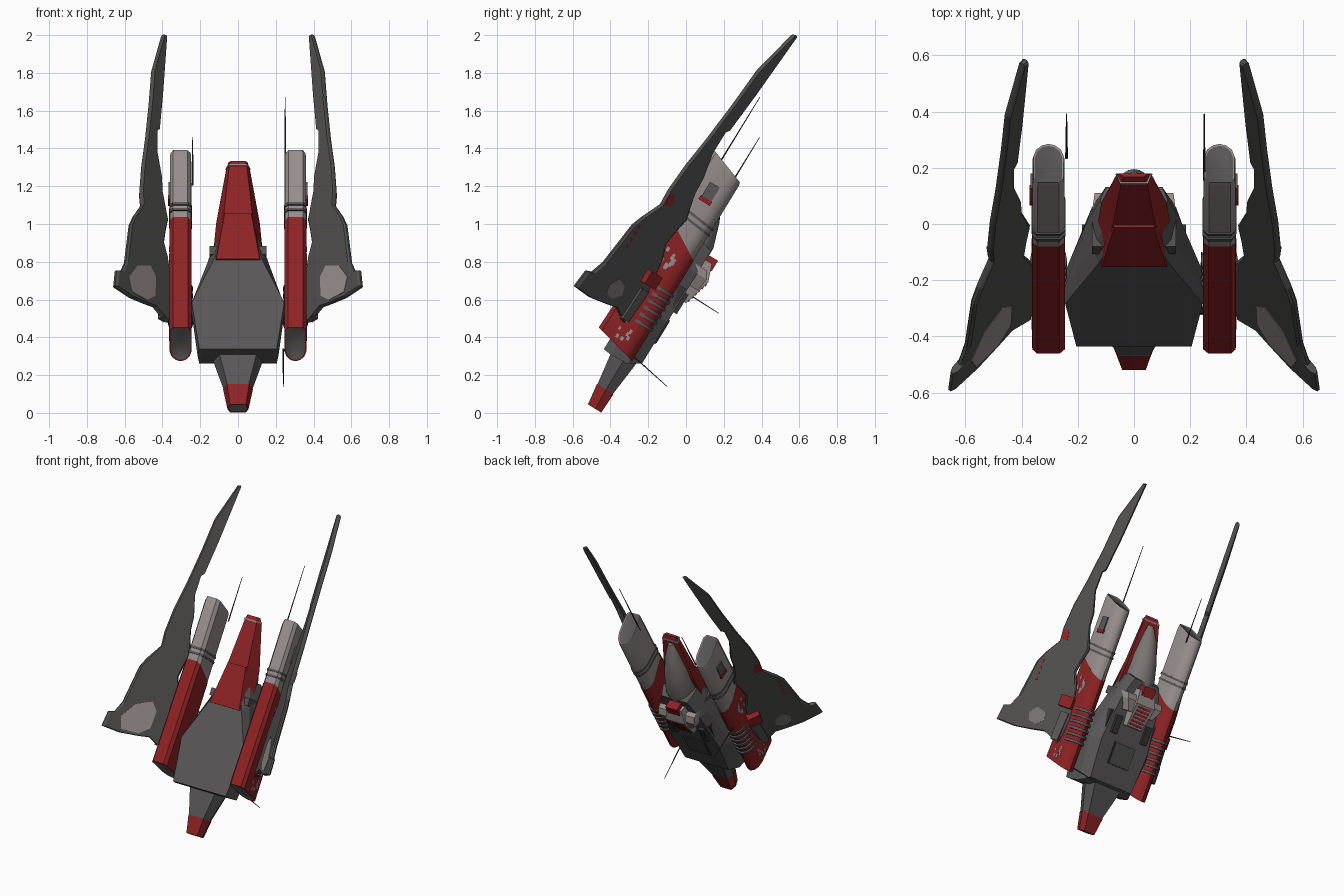
import bpy, bmesh, math, random
from mathutils import Matrix

if "Cube" in bpy.data.objects:
    bpy.data.objects.remove(bpy.data.objects["Cube"])

random.seed(4)
# Local frame: x across, y along the ship (nose at -y), z towards its upper deck; then pitched up
PITCH = Matrix.Rotation(math.radians(58.5), 4, 'X')

def material(name, c):
    m = bpy.data.materials.new(name)
    m.diffuse_color = (*c, 1)
    m.use_nodes = True
    m.node_tree.nodes["Principled BSDF"].inputs["Base Color"].default_value = m.diffuse_color
    return m

RED = material("dark red", (0.27, 0.016, 0.018))
HULL = material("hull grey", (0.10, 0.094, 0.094))
WING = material("wing grey", (0.08, 0.078, 0.075))
LIGHT = material("light warm grey", (0.31, 0.27, 0.26))
MID = material("mid warm grey", (0.19, 0.175, 0.17))
DARK = material("dark metal", (0.035, 0.034, 0.036))

def finish(name, bm, mats, smooth=None):
    bmesh.ops.recalc_face_normals(bm, faces=bm.faces)
    me = bpy.data.meshes.new(name)
    bm.to_mesh(me)
    bm.free()
    me.transform(PITCH)
    for m in mats:
        me.materials.append(m)
    ob = bpy.data.objects.new(name, me)
    bpy.context.collection.objects.link(ob)
    if smooth:
        bpy.context.view_layer.objects.active = ob
        ob.select_set(True)
        bpy.ops.object.shade_smooth_by_angle(angle=math.radians(smooth))
        ob.select_set(False)

def loft(name, rings, mats, mirror=False, rim=None, smooth=None):
    """Skin equal rings of points and cap both ends; rim sets a second-colour panel into each cap."""
    if not isinstance(mats, (list, tuple)):
        mats = [mats]
    for sx in ((1, -1) if mirror else (1,)):
        bm = bmesh.new()
        vs = [[bm.verts.new((p[0] * sx, p[1], p[2])) for p in r] for r in rings]
        n = len(vs[0])
        for a, b in zip(vs, vs[1:]):
            for i in range(n):
                bm.faces.new((a[i], a[(i + 1) % n], b[(i + 1) % n], b[i]))
        caps = [bm.faces.new(vs[0]), bm.faces.new(vs[-1])]
        bmesh.ops.recalc_face_normals(bm, faces=bm.faces)
        if rim:
            for f in caps:
                bmesh.ops.inset_region(bm, faces=[f], thickness=rim, depth=-.004)
                f.material_index = 1
        side = "" if not mirror else ("_right" if sx > 0 else "_left")
        finish(name + side, bm, mats, smooth)

def box(name, x, y, z, mat, mirror=False):
    ring = lambda yy: [(x[0], yy, z[0]), (x[1], yy, z[0]), (x[1], yy, z[1]), (x[0], yy, z[1])]
    loft(name, [ring(y[0]), ring(y[1])], mat, mirror)

def rod(name, a, b, r):
    # thin antenna tapering to its tip, along y or z
    along_y = abs(b[1] - a[1]) > abs(b[2] - a[2])
    rings = []
    for p, rr in ((a, r), (b, r * 0.4)):
        ring = []
        for i in range(6):
            c, s = rr * math.cos(i * math.pi / 3), rr * math.sin(i * math.pi / 3)
            ring.append((p[0] + c, p[1], p[2] + s) if along_y else (p[0] + c, p[1] + s, p[2]))
        rings.append(ring)
    loft(name, rings, DARK)

# --- nose: tapered hexagonal beam with a red tip
def hexa(y, w, lo, hi):
    m = lo + (hi - lo) * 0.45
    return [(-w * .75, y, lo), (w * .75, y, lo), (w, y, m), (w * .75, y, hi), (-w * .75, y, hi), (-w, y, m)]
loft("nose", [hexa(-.115, .076, .382, .479), hexa(.07, .135, .362, .505), hexa(.16, .16, .36, .51)], HULL)
loft("nose_tip", [hexa(-.233, .056, .383, .466), hexa(-.115, .079, .379, .482)], [RED, MID], rim=.006)

# --- main hull: deck, wide waist and smaller belly outlines
def outline(pts, z):
    return [(x, y, z) for x, y in pts] + [(-x, y, z) for x, y in reversed(pts)]
loft("hull", [outline([(.17, .10), (.19, .36), (.15, .66), (.10, .80)], .335),
              outline([(.205, .06), (.24, .35), (.17, .66), (.12, .82)], .40),
              outline([(.215, .055), (.25, .35), (.15, .66), (.10, .80)], .50),
              outline([(.205, .06), (.245, .35), (.125, .625), (.10, .70)], .547)], HULL)
box("hull_side_block", (.13, .185), (.44, .56), (.345, .40), DARK, True)
box("hull_shoulder", (.10, .15), (.66, .71), (.42, .53), WING, True)

# --- tail boom, canopy plate and engine cone beneath
def trap(y, top, bot, lo, hi):
    return [(-bot, y, lo), (bot, y, lo), (top, y, hi), (-top, y, hi)]
loft("tail_boom", [trap(.62, .11, .14, .45, .548), trap(.90, .075, .115, .46, .552),
                   trap(1.195, .046, .062, .525, .562), trap(1.225, .036, .05, .54, .555)], RED)
loft("canopy_plate", [trap(.615, .115, .125, .53, .557), trap(.895, .07, .078, .54, .563)], RED)
loft("tail_band", [trap(1.19, .05, .066, .521, .5645), trap(1.2, .05, .064, .525, .566)], LIGHT)
cone = []
for y, r, z in ((.68, .10, .43), (.82, .10, .432), (.95, .085, .46), (1.08, .052, .485), (1.17, .02, .52)):
    cone.append([(r * math.cos(a * math.pi / 8), y, z + r * math.sin(a * math.pi / 8)) for a in range(16)])
loft("engine_cone", cone, MID, smooth=40)

# --- belly: light bracket, slatted panel, hatches
loft("belly_bracket", [trap(.585, .13, .10, .285, .38), trap(.66, .155, .14, .275, .40),
                       trap(.70, .155, .14, .30, .42)], LIGHT)
loft("belly_spine", [trap(.495, .07, .06, .303, .345), trap(.65, .085, .075, .26, .345),
                     trap(.745, .07, .06, .295, .37)], LIGHT)
box("spine_fin", (-.045, .045), (.71, .775), (.276, .36), RED)
for i in range(6):
    y = .508 + i * .0235
    lo = .303 - (y + .014 - .495) * .277
    box("spine_slat_%d" % (i + 1), (-.05, .05), (y, y + .014), (lo - .002, .34), RED)
box("belly_hatch_rim", (-.085, .085), (.225, .375), (.329, .345), DARK)
box("belly_hatch", (-.077, .077), (.233, .367), (.326, .345), WING)
box("belly_vent", (.10, .145), (.42, .54), (.315, .345), DARK, True)

# --- engine pods: flat-topped, round-bellied tubes with slanted joints
SECTION = [(.265, .61), (.345, .61), (.362, .588), (.363, .46), (.352, .42), (.33, .395),
           (.304, .386), (.278, .395), (.256, .42), (.245, .46), (.246, .588)]
def pod_ring(y, slant, grow=0.0, lift=0.0):
    k = 1 + grow
    return [(.304 + (x - .304) * k, y + slant * (z - .5), .5 + (z - .5) * k + (lift if z > .55 else 0))
            for x, z in SECTION]
loft("pod_front", [pod_ring(.115, .27, 0, .02), pod_ring(.775, .6)], [RED, MID], True, rim=.007, smooth=35)
loft("pod_rear", [pod_ring(.76, .6, -.03), pod_ring(1.205, .3, -.03), pod_ring(1.228, .33, -.08)],
     [LIGHT, HULL], True, rim=.006, smooth=35)
for i, (y, s) in enumerate(((.87, .12), (.905, .12))):
    loft("pod_ring_%d" % (i + 1), [pod_ring(y, s, .03), pod_ring(y + .014, s, .03)], HULL, True)
box("pod_vent", (.35, .369), (1.0, 1.11), (.47, .53), HULL, True)
box("pod_vent_stripe", (.35, .371), (1.0, 1.025), (.465, .535), RED, True)
# cooling ribs around the round belly
for i in range(6):
    y = .27 + i * .042
    rib = lambda yy: [(.304 + .066 * math.cos(a * math.pi / 8), yy, .455 + .078 * math.sin(a * math.pi / 8))
                      for a in range(-9, 2)]
    loft("pod_rib_%d" % (i + 1), [rib(y), rib(y + .018)], HULL, True, smooth=35)
# worn paint flecks on the outer side
for i in range(22):
    y, z = random.choice(((.58, .46), (.13, .46))), random.uniform(0, .08)
    y0, z0 = y[0] + random.uniform(0, .12), y[1] + z
    w = random.uniform(.01, .028)
    box("paint_fleck_%d" % (i + 1), (.357, .3645), (y0, y0 + w), (z0, z0 + w * .7), LIGHT, True)

# --- swept wings lying in a plane that leans outwards
def on_wing(y, z, off):
    return (.375 + .88 * (z - .535) + off * .751, y, z - off * .66)
WING_EDGE = [(2.008, .545), (1.63, .57), (1.40, .59), (1.38, .605), (1.25, .605), (1.11, .575), (1.02, .57), (.87, .535),
             (.80, .548), (.71, .56), (.63, .535), (.40, .50), (.237, .53), (.284, .608), (.27, .67),
             (.255, .76), (.262, .855), (.365, .845), (.375, .815), (.45, .79), (.70, .762), (.767, .738),
             (.87, .688), (.96, .693), (1.117, .684), (1.304, .66), (1.53, .638), (1.75, .622), (2.005, .56)]
def wing_ring(off, shrink):
    out = []
    for y, z in WING_EDGE:
        mid = .655 if y < 1 else .63 - .06 * (y - 1)
        out.append(on_wing(y + (.8 - y) * shrink * .1, z + (mid - z) * shrink, off))
    return out
loft("wing", [wing_ring(-.014, .07), wing_ring(-.006, 0), wing_ring(.006, 0), wing_ring(.014, .07)], WING, True)

def wing_plate(name, pts, o0, o1, mat):
    loft(name, [[on_wing(y, z, o0) for y, z in pts], [on_wing(y, z, o1) for y, z in pts]], mat, True)
wing_plate("wing_inner_patch", [(.28, .76), (.285, .67), (.34, .62), (.46, .615), (.51, .65), (.46, .73), (.36, .78)],
           -.0165, -.010, LIGHT)
wing_plate("wing_outer_patch", [(.32, .70), (.31, .66), (.35, .625), (.40, .635), (.42, .68), (.37, .71)],
           .010, .0165, MID)
wing_plate("wing_red_marker", [(.885, .65), (.885, .685), (.95, .69), (.95, .66)], .008, .018, RED)
wing_plate("wing_root_block", [(.47, .515), (.47, .58), (.545, .58), (.545, .515)], .0, .055, RED)
wing_plate("wing_root_rail", [(.25, .53), (.25, .565), (.44, .56), (.44, .52)], -.01, .03, HULL)
for i in range(4):
    y = .58 + i * .04
    wing_plate("wing_dash_%d" % (i + 1), [(y, .728), (y, .738), (y + .02, .738), (y + .02, .728)], .010, .0165, RED)

# --- antennas
rod("antenna_rear_right", (.25, 1.18, .54), (.25, 1.63, .54), .005)
rod("antenna_rear_left", (-.24, 1.15, .43), (-.24, 1.45, .43), .005)
rod("antenna_belly_right", (.24, .12, .45), (.24, .067, .158), .005)
rod("antenna_belly_left", (-.33, .545, .42), (-.33, .54, .13), .005)
